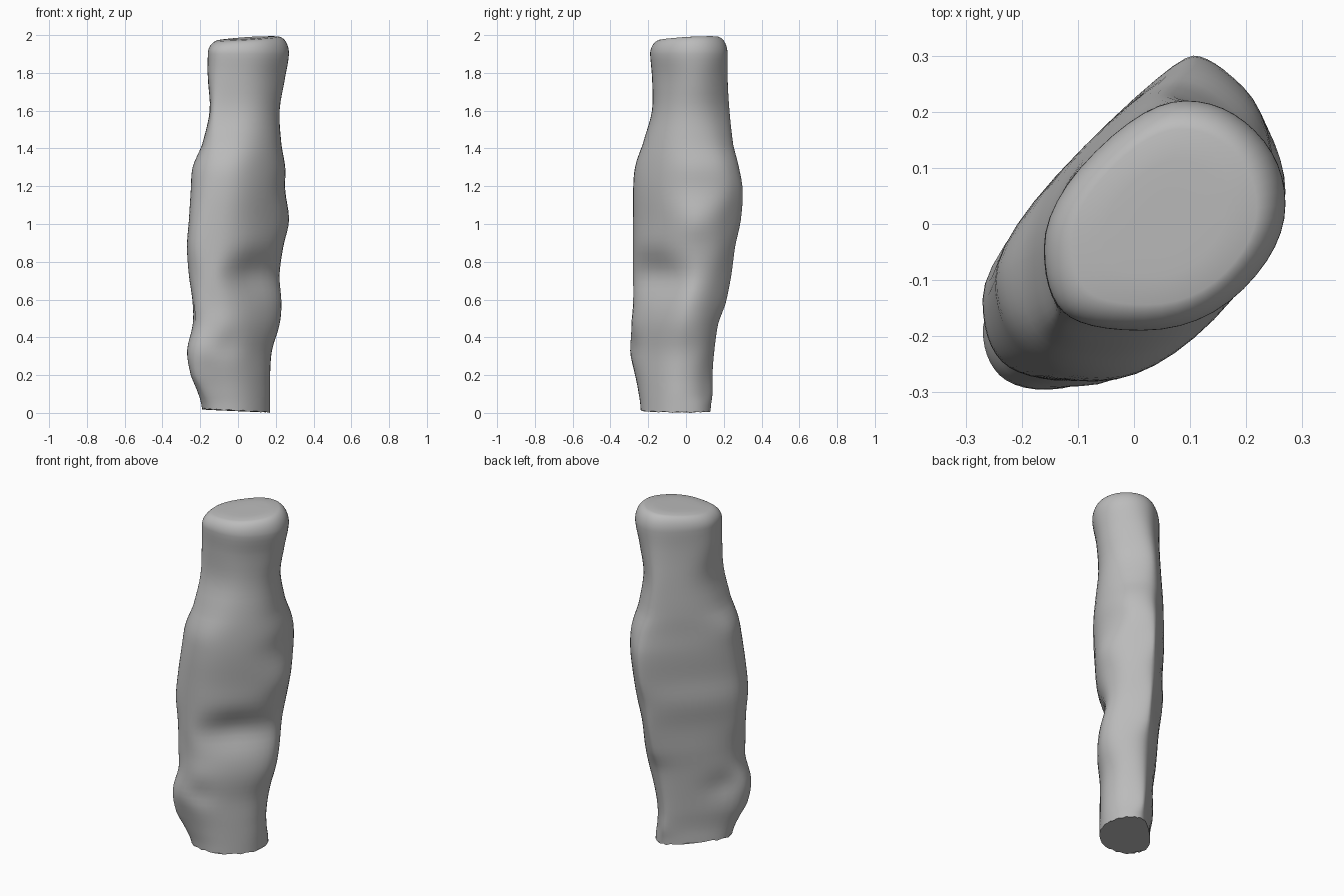
import bpy
import bmesh
import math
from mathutils import Vector

SIDES = 8          # tangent directions per cross-section
STEPS = 6          # curve points per tangent direction
RISE = 4           # rings between neighbouring cross-sections

cube = bpy.data.objects.get("Cube")
if cube:
    bpy.data.objects.remove(cube, do_unlink=True)

# Cross-sections in hundredths: height, then reach in eight directions from +x
SECTIONS = (
    (2, 17, 16, 13, 8, 19, 26, 24, 19),
    (10, 17, 15, 14, 8, 21, 29, 25, 19),
    (20, 17, 15, 14, 9, 25, 34, 27, 19),
    (33, 18, 17, 15, 10, 27, 36, 30, 19),
    (47, 22, 20, 17, 11, 24, 33, 29, 20),
    (58, 23, 22, 21, 12, 24, 33, 28, 19),
    (73, 22, 24, 24, 13, 26, 33, 28, 16),
    (88, 24, 27, 26, 15, 27, 34, 28, 20),
    (102, 27, 29, 29, 15, 26, 33, 28, 21),
    (118, 25, 31, 30, 16, 25, 31, 28, 22),
    (130, 25, 30, 28, 16, 24, 29, 27, 22),
    (142, 23, 26, 25, 16, 19, 25, 23, 21),
    (160, 22, 23, 23, 15, 15, 21, 18, 19),
    (178, 25, 25, 22, 14, 16, 20, 18, 20),
    (190, 27, 27, 22, 14, 16, 20, 19, 22),
)

# Hollows: position, radius, depth
DENTS = (
    (Vector((-.08, -.24, .36)), .07, .035),
    (Vector((-.19, -.07, .35)), .08, .02),
    (Vector((.06, -.15, .74)), .12, .015),
    (Vector((-.19, -.22, .53)), .04, .015),
)


def catmull(a, b, c, d, t):
    """Smooth blend from b to c."""
    return b + .5 * t * (c - a + t * (2*a - 5*b + 4*c - d + t * (3*(b - c) + d - a)))


def outline(reach):
    """Rounded closed curve touching the tangent line in every direction."""
    turn = math.tau / SIDES
    corners = []
    for i in range(SIDES):
        h, k = reach[i], reach[(i + 1) % SIDES]
        along = (k - h * math.cos(turn)) / math.sin(turn)
        a = i * turn
        corners.append(Vector((h * math.cos(a) - along * math.sin(a),
                               h * math.sin(a) + along * math.cos(a))))
    points = []
    for i, corner in enumerate(corners):
        start = (corners[i - 1] + corner) / 2
        end = (corner + corners[(i + 1) % SIDES]) / 2
        for s in range(STEPS):
            t = s / STEPS
            points.append(start * (1 - t)**2 + corner * 2*t*(1 - t) + end * t*t)
    return points


def dented(p):
    """Push a surface point towards the core near each hollow."""
    core = Vector((p.x + p.y, p.x + p.y, 0)) / 2
    core.z = p.z
    inward = (core - p).normalized()
    push = sum(depth * math.exp(-((p - c).length / radius)**2)
               for c, radius, depth in DENTS)
    return p + inward * push


# Body rings, blended between the cross-sections
rings = []
last = len(SECTIONS) - 1
for i in range(last):
    near = [SECTIONS[min(max(i + k, 0), last)] for k in (-1, 0, 1, 2)]
    for s in range(RISE):
        t = s / RISE
        z = (near[1][0] * (1 - t) + near[2][0] * t) / 100
        reach = [catmull(*column, t) / 100 for column in list(zip(*near))[1:]]
        rings.append([dented(Vector((p.x, p.y, z))) for p in outline(reach)])

# Rounded top end, tilted slightly up towards the back left
rim = outline([r / 100 for r in SECTIONS[last][1:]])
centre = sum(rim, Vector((0, 0))) / len(rim)
for angle in range(0, 90, 9):
    a = math.radians(angle)
    size = .72 + .28 * math.cos(a)
    z = 1.9 + .08 * math.sin(a)
    flat = [centre + (p - centre) * size for p in rim]
    rings.append([Vector((p.x, p.y, z + .05 * (p.x + p.y) * math.sin(a))) for p in flat])
for size in (.5, .25):
    flat = [centre + (p - centre) * size for p in rim]
    rings.append([Vector((p.x, p.y, 1.982 + .05 * (p.x + p.y))) for p in flat])

# Slightly slanted and ragged cut at the bottom
for i, p in enumerate(rings[0]):
    p.z = max(0, .012 - .05 * p.x + .004 * math.sin(i * 2.3))

bm = bmesh.new()
loops = [[bm.verts.new(p) for p in ring] for ring in rings]
for low, high in zip(loops, loops[1:]):
    for i in range(len(low)):
        j = (i + 1) % len(low)
        bm.faces.new((low[i], low[j], high[j], high[i]))
bm.faces.new(loops[-1])
bm.faces.new(reversed(loops[0]))
bmesh.ops.recalc_face_normals(bm, faces=bm.faces)
mesh = bpy.data.meshes.new("stone_body")
bm.to_mesh(mesh)
bm.free()

# Grey stone
grey = bpy.data.materials.new("stone_grey")
grey.use_nodes = True
colour = (.5, .5, .5, 1)
grey.diffuse_color = colour
grey.node_tree.nodes["Principled BSDF"].inputs["Base Color"].default_value = colour
mesh.materials.append(grey)

body = bpy.data.objects.new("stone_body", mesh)
bpy.context.collection.objects.link(body)
bpy.context.view_layer.objects.active = body
body.select_set(True)
bpy.ops.object.shade_smooth_by_angle(angle=math.radians(45))
